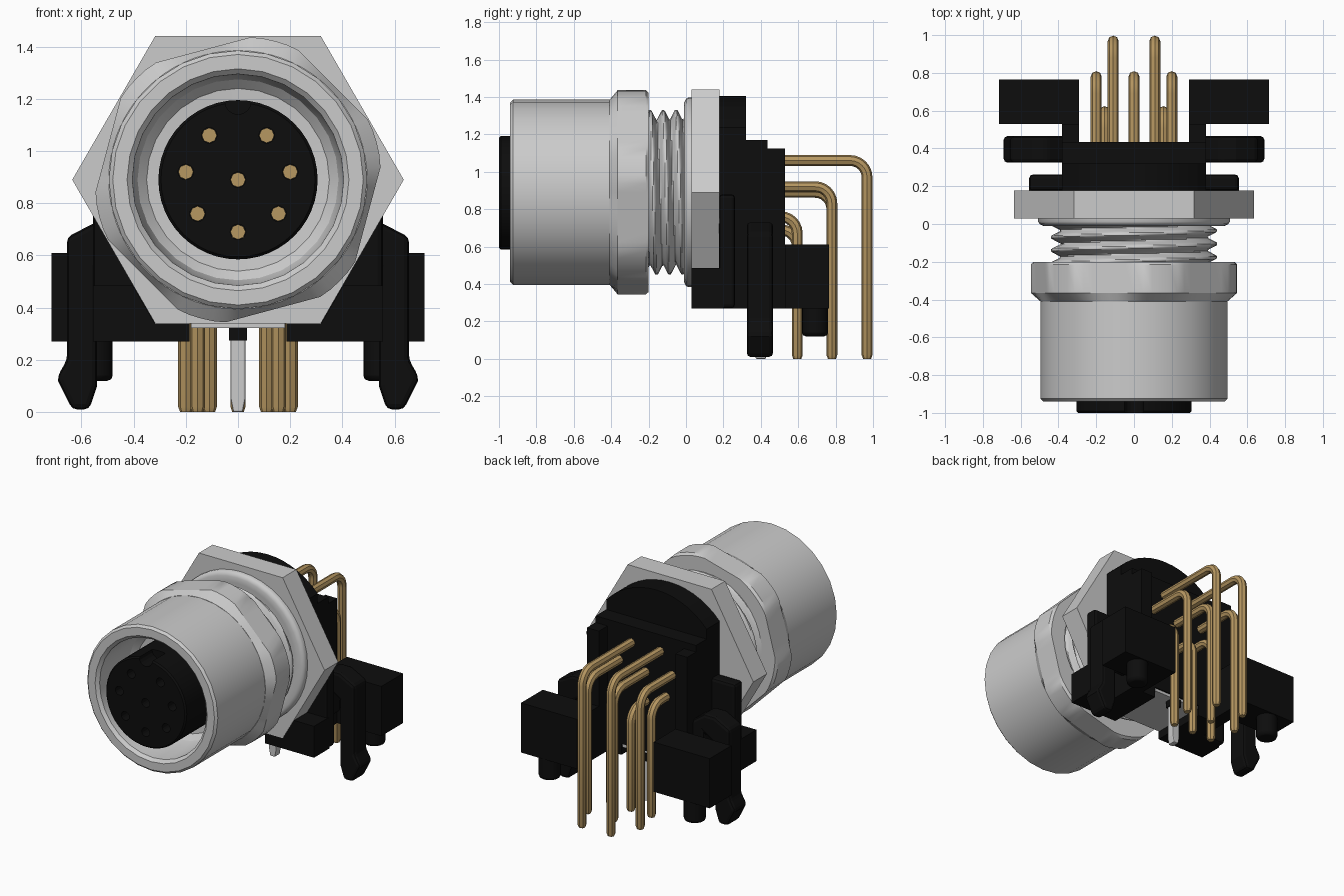
import bpy, bmesh, math

if "Cube" in bpy.data.objects:
    bpy.data.objects.remove(bpy.data.objects["Cube"])

CZ = 0.89  # height of the connector axis


def material(name, rgb):
    m = bpy.data.materials.new(name)
    m.diffuse_color = (*rgb, 1)
    m.use_nodes = True
    m.node_tree.nodes["Principled BSDF"].inputs["Base Color"].default_value = m.diffuse_color
    return m


METAL = material("brushed_metal", (0.60, 0.60, 0.60))
GOLD = material("gold_contact", (0.47, 0.31, 0.12))
BLACK = material("black_plastic", (0.004, 0.004, 0.004))


def finish(bm, name, mat, smooth=None, bevel=0):
    bmesh.ops.recalc_face_normals(bm, faces=bm.faces)
    me = bpy.data.meshes.new(name)
    bm.to_mesh(me)
    bm.free()
    me.materials.append(mat)
    ob = bpy.data.objects.new(name, me)
    bpy.context.collection.objects.link(ob)
    if bevel:
        b = ob.modifiers.new("bevel", 'BEVEL')
        b.width, b.segments, b.limit_method = bevel, 2, 'ANGLE'
        b.use_clamp_overlap = True
    if smooth:
        bpy.context.view_layer.objects.active = ob
        ob.select_set(True)
        bpy.ops.object.shade_smooth_by_angle(angle=math.radians(smooth))
        ob.select_set(False)
    return ob


def revolve(name, profile, mat, segs=32, smooth=30, closed=False, rfun=None):
    """Spin (radius, y) points about the connector axis."""
    bm = bmesh.new()
    rings = []
    for r, y in profile:
        ring = []
        for i in range(segs):
            a = 2 * math.pi * i / segs
            q = rfun(r, y, a) if rfun else r
            ring.append(bm.verts.new((q * math.cos(a), y, CZ + q * math.sin(a))))
        rings.append(ring)
    n = len(rings)
    for k in range(n if closed else n - 1):
        A, B = rings[k], rings[(k + 1) % n]
        for i in range(segs):
            j = (i + 1) % segs
            bm.faces.new((A[i], A[j], B[j], B[i]))
    if not closed:
        bm.faces.new(rings[0])
        bm.faces.new(rings[-1])
    return finish(bm, name, mat, smooth)


def prism(name, pts, y0, y1, mat=BLACK, mirror=False, bevel=0):
    """Extrude an (x, z) outline along y, optionally on both sides."""
    bm = bmesh.new()
    for s in ((1, -1) if mirror else (1,)):
        f = [bm.verts.new((s * x, y0, z)) for x, z in pts]
        b = [bm.verts.new((s * x, y1, z)) for x, z in pts]
        bm.faces.new(f)
        bm.faces.new(b)
        for i in range(len(pts)):
            j = (i + 1) % len(pts)
            bm.faces.new((f[i], f[j], b[j], b[i]))
    return finish(bm, name, mat, bevel=bevel)


def rect(x0, x1, z0, z1):
    return [(x0, z0), (x1, z0), (x1, z1), (x0, z1)]


# Outer sleeve with rounded bore
revolve("sleeve", [(0.495, -0.40), (0.495, -0.925), (0.48, -0.94), (0.425, -0.94),
                   (0.405, -0.92), (0.40, -0.70), (0.385, -0.64), (0.35, -0.605),
                   (0.29, -0.60), (0.29, -0.40)], METAL, 28, closed=True)

# Coupling nut: hexagon with corners turned down to a circle
def hex_radius(r, y, a):
    d = (a - math.radians(45) + math.pi / 6) % (math.pi / 3) - math.pi / 6
    return min(r, 0.515 / math.cos(d))

revolve("coupling_nut", [(0.495, -0.41), (0.55, -0.365), (0.55, -0.215), (0.535, -0.20)],
        METAL, 72, 25, rfun=hex_radius)

# Helical thread
def thread_radius(r, y, a):
    t = (y / 0.07 + a / (2 * math.pi)) % 1
    return 0.385 + 0.055 * min(1, 1.25 * (1 - abs(2 * t - 1)))

revolve("thread", [(0.4, -0.21 + 0.0075 * k) for k in range(31)], METAL, 40, 40,
        rfun=thread_radius)

# Washer and hexagonal flange
revolve("washer", [(0.44, -0.005), (0.48, -0.01), (0.50, 0.0), (0.507, 0.012), (0.507, 0.04)],
        METAL, 40, 50)
revolve("hex_flange", [(0.635, 0.03), (0.635, 0.178)], METAL, 6, None)

# Contact layout: (x, z, y of the vertical tail)
PINS = [(0, 0.89, 0.78), (0, 0.69, 0.595)]
for s in (-1, 1):
    PINS += [(s * 0.11, 1.06, 0.968), (s * 0.20, 0.92, 0.78), (s * 0.155, 0.76, 0.595)]

# Insert with contact holes and a key slot
core = revolve("insert", [(0.295, -1.0), (0.305, -0.99), (0.305, -0.45)], BLACK, 48)
bm = bmesh.new()
for x, z, r in [(x, z, 0.030) for x, z, _ in PINS] + [(0, CZ + 0.30, 0.05)]:
    rings = [[bm.verts.new((x + r * math.cos(i * math.pi / 8), y, z + r * math.sin(i * math.pi / 8)))
              for i in range(16)] for y in (-1.1, -0.86)]
    bm.faces.new(rings[0])
    bm.faces.new(rings[1])
    for i in range(16):
        j = (i + 1) % 16
        bm.faces.new((rings[0][i], rings[0][j], rings[1][j], rings[1][i]))
cutter = finish(bm, "hole_cutter", BLACK)
cutter.hide_render = True
mod = core.modifiers.new("holes", 'BOOLEAN')
mod.operation, mod.object, mod.solver = 'DIFFERENCE', cutter, 'EXACT'
deps = bpy.context.evaluated_depsgraph_get()
cut_mesh = bpy.data.meshes.new_from_object(core.evaluated_get(deps))
core.modifiers.clear()
core.data = cut_mesh
bpy.data.objects.remove(cutter)

# Bent contact pins
for n, (x, z, yt) in enumerate(PINS):
    R = 0.09
    path = [(x, -0.88, z, 1)]
    for k in range(7):
        a = math.pi / 2 * k / 6
        path.append((x, yt - R + R * math.sin(a), z - R + R * math.cos(a), 1))
    path += [(x, yt, 0.02, 1), (x, yt, 0.0, 0.75)]
    cu = bpy.data.curves.new("contact_pin", 'CURVE')
    cu.dimensions, cu.bevel_depth, cu.bevel_resolution, cu.use_fill_caps = '3D', 0.029, 2, True
    sp = cu.splines.new('POLY')
    sp.points.add(len(path) - 1)
    for p, (px, py, pz, rad) in zip(sp.points, path):
        p.co, p.radius = (px, py, pz, 1), rad
    cu.materials.append(GOLD)
    ob = bpy.data.objects.new("contact_pin_%d" % (n + 1), cu)
    bpy.context.collection.objects.link(ob)
    bpy.context.view_layer.objects.active = ob
    ob.select_set(True)
    bpy.ops.object.convert(target='MESH')
    bpy.ops.object.shade_smooth_by_angle(angle=math.radians(40))
    ob.select_set(False)

# Housing: domed back plate with an open notch below
W, T = 0.38, math.acos(0.38 / 0.515)
notch = [(-W, 0.27), (-0.185, 0.27), (-0.185, 0.345), (0.185, 0.345), (0.185, 0.27), (W, 0.27)]
dome = [(0.515 * math.cos(T + (math.pi - 2 * T) * k / 14),
         CZ + 0.515 * math.sin(T + (math.pi - 2 * T) * k / 14)) for k in range(15)]
prism("housing_dome", notch + dome, 0.17, 0.32)
prism("housing_middle", notch + [(W, 1.17), (-W, 1.17)], 0.31, 0.435)
prism("housing_cheeks", rect(0.29, W, 0.27, 1.125), 0.43, 0.53, mirror=True)
prism("housing_wings", rect(0.30, 0.555, 0.27, 0.88), 0.176, 0.262, mirror=True, bevel=0.02)
prism("front_feet", [(0.185, 0.27), (0.555, 0.27), (0.555, 0.485), (0.403, 0.485),
                     (0.32, 0.342), (0.185, 0.342)], 0.03, 0.20, mirror=True)
prism("rear_blocks", rect(0.29, 0.715, 0.27, 0.61), 0.53, 0.765, mirror=True)

# Snap clips
prism("snap_clips", [(0.36, 0.40), (0.36, 0.66), (0.46, 0.73), (0.54, 0.73), (0.655, 0.67),
                     (0.655, 0.20), (0.69, 0.14), (0.69, 0.12), (0.635, 0.01), (0.57, 0.01),
                     (0.54, 0.10), (0.54, 0.55), (0.46, 0.60), (0.46, 0.40)],
      0.325, 0.465, mirror=True, bevel=0.02)

# Round locating pegs under the rear blocks
for side, s in (("left", -1), ("right", 1)):
    bm = bmesh.new()
    bmesh.ops.create_cone(bm, cap_ends=True, segments=20, radius1=0.07, radius2=0.07, depth=0.2)
    bmesh.ops.translate(bm, verts=bm.verts, vec=(s * 0.55, 0.69, 0.22))
    finish(bm, "locating_peg_" + side, BLACK, 40, 0.02)

# Shield tab with its tapered ground pin
prism("shield_tab", rect(-0.18, 0.18, 0.322, 0.342), 0.04, 0.43, METAL)
prism("ground_pin_collar", rect(-0.035, 0.035, 0.275, 0.33), 0.365, 0.435)
prism("ground_pin", [(-0.018, 0), (0.018, 0), (0.028, 0.05), (0.028, 0.30), (-0.028, 0.30),
                     (-0.028, 0.05)], 0.372, 0.428, METAL, bevel=0.006)
